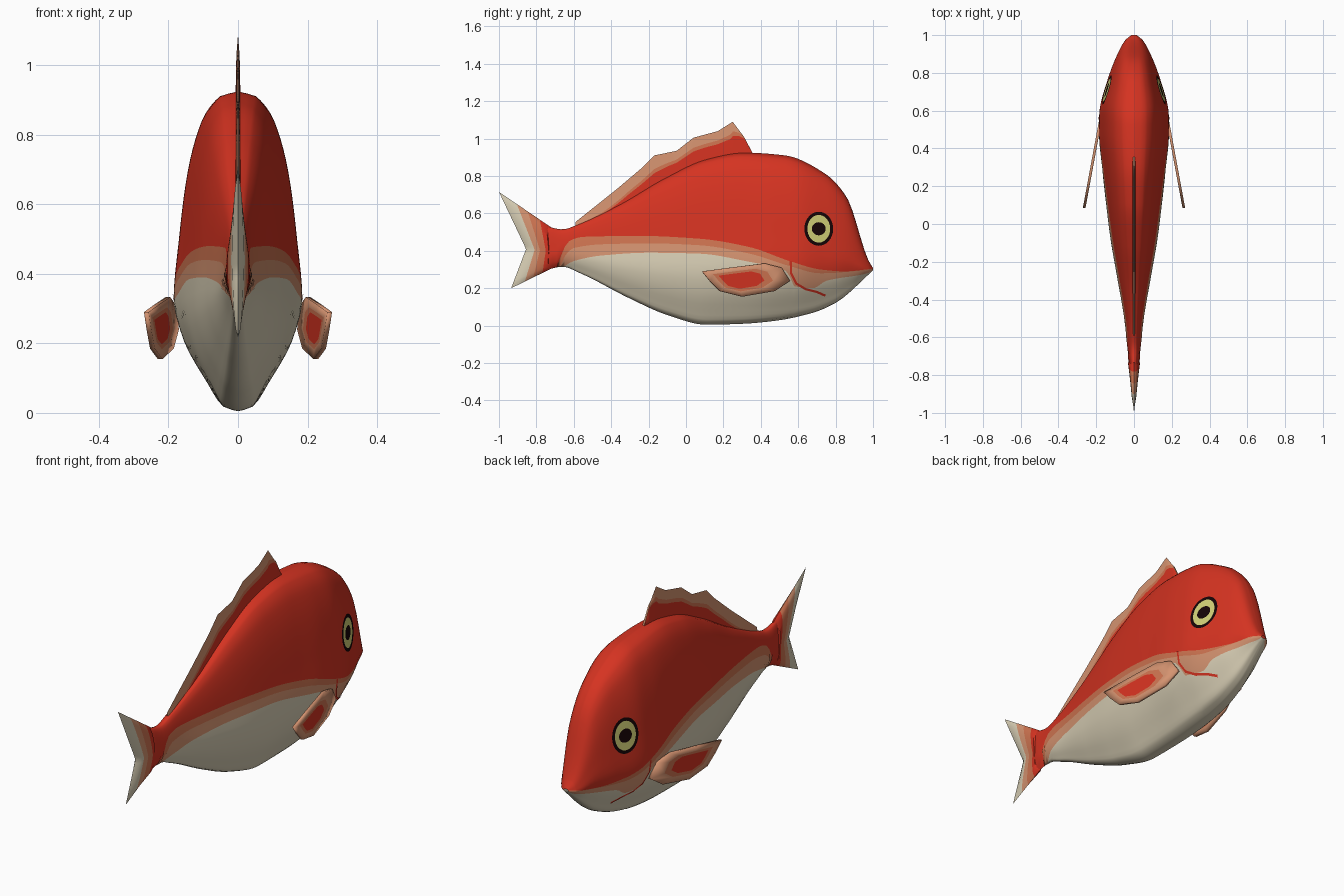
import bpy, bmesh, math
from mathutils import Vector

if "Cube" in bpy.data.objects:
    bpy.data.objects.remove(bpy.data.objects["Cube"])


def material(name, rgb):
    m = bpy.data.materials.new(name)
    m.diffuse_color = tuple((c / 255) ** 2.2 for c in rgb) + (1,)
    m.use_nodes = True
    m.node_tree.nodes["Principled BSDF"].inputs["Base Color"].default_value = m.diffuse_color
    return m


MATS = [material("red", (212, 54, 38)), material("orange", (206, 116, 82)),
        material("light_orange", (212, 146, 112)), material("cream", (216, 206, 180)),
        material("eye_yellow", (208, 206, 118)), material("eye_black", (28, 12, 14))]
RED, ORANGE, LIGHT, CREAM, YELLOW, BLACK = range(6)


def linear(t, x):
    if x <= t[0][0]:
        return t[0][1]
    for (a, p), (b, q) in zip(t, t[1:]):
        if x <= b:
            return p + (q - p) * (x - a) / (b - a)
    return t[-1][1]


def smooth(t, x):
    """Monotone cubic interpolation through (x, value) pairs."""
    if x <= t[0][0] or x >= t[-1][0]:
        return linear(t, x)
    d = [(q[1] - p[1]) / (q[0] - p[0]) for p, q in zip(t, t[1:])]
    i = next(k for k in range(len(d)) if x <= t[k + 1][0])

    def slope(k):
        if k == 0 or k == len(d):
            return d[min(k, len(d) - 1)]
        a, b = d[k - 1], d[k]
        return 2 * a * b / (a + b) if a * b > 0 else 0
    h = t[i + 1][0] - t[i][0]
    s = (x - t[i][0]) / h
    return ((2 * s**3 - 3 * s**2 + 1) * t[i][1] + (s**3 - 2 * s**2 + s) * h * slope(i)
            + (3 * s**2 - 2 * s**3) * t[i + 1][1] + (s**3 - s**2) * h * slope(i + 1))


def build(name, rows, mat_of, solid=0):
    """Skin a grid of points on the +x side, mirror it to -x, merge the seam."""
    bm = bmesh.new()
    for side in (1, -1):
        vs = [[bm.verts.new((p[0] * side, p[1], p[2])) for p in r] for r in rows]
        for i in range(len(vs) - 1):
            for j in range(len(vs[0]) - 1):
                f = bm.faces.new((vs[i][j], vs[i + 1][j], vs[i + 1][j + 1], vs[i][j + 1]))
                f.material_index = mat_of(i, j)
                f.normal_update()
                if f.normal.x * side < 0:
                    f.normal_flip()
    bmesh.ops.remove_doubles(bm, verts=bm.verts, dist=0.0003)
    me = bpy.data.meshes.new(name)
    bm.to_mesh(me)
    bm.free()
    for m in MATS:
        me.materials.append(m)
    ob = bpy.data.objects.new(name, me)
    bpy.context.collection.objects.link(ob)
    bpy.ops.object.select_all(action='DESELECT')
    ob.select_set(True)
    bpy.context.view_layer.objects.active = ob
    bpy.ops.object.shade_smooth_by_angle(angle=math.radians(50))
    if solid:
        mod = ob.modifiers.new("thickness", 'SOLIDIFY')
        mod.thickness, mod.offset = solid, 0
    return ob


# Body outline along y: back, belly, half-width; and pear cross-section
BACK = [(-.78, .545), (-.74, .53), (-.66, .515), (-.58, .54), (-.35, .65), (-.11, .79), (.11, .89),
        (.31, .925), (.53, .91), (.74, .815), (.86, .685), (.975, .35), (1, .308)]
BELLY = [(-.78, .28), (-.72, .305), (-.66, .315), (-.565, .28), (-.3, .145), (-.1, .057), (.11, .005),
         (.3, .01), (.47, .025), (.665, .065), (.8, .122), (1, .295)]
WIDTH = [(-.78, 0), (-.75, .026), (-.66, .036), (-.515, .05), (-.29, .088), (-.055, .128), (.29, .168),
         (.48, .185), (.58, .184), (.77, .138), (.92, .078), (.975, .045), (1, .014)]
PEAR = [(0, 0), (.01, .25), (.07, .47), (.22, .87), (.34, 1), (.53, .92), (.73, .8),
        (.9, .59), (.985, .3), (1, 0)]
# Colour boundaries along the flank
RED_LINE = [(-.8, .2), (-.69, .3), (-.66, .4), (-.62, .455), (-.55, .475), (-.25, .48), (.07, .465),
            (.34, .42), (.555, .345), (.72, .3), (.85, .29), (1, .305)]
ORANGE_LINE = [(-.8, .2), (-.68, .3), (-.65, .37), (-.6, .415), (-.45, .435), (-.2, .44),
               (.07, .43), (.34, .385), (.55, .32), (.72, .28), (1, .3)]
CREAM_LINE = [(-.8, .2), (-.66, .31), (-.6, .345), (-.45, .375), (-.2, .39), (.07, .385),
              (.32, .345), (.54, .29), (.58, .21), (.68, .2), (.75, .24), (.97, .28), (1, .297)]


def flank(y, z):
    zb, zt = smooth(BELLY, y), smooth(BACK, y)
    return smooth(WIDTH, y) * smooth(PEAR, min(1, max(0, (z - zb) / (zt - zb))))


# Body
NB, NT = 12, 20
rows = []
ys = sorted({round(-.78 + 1.78 * i / 80, 4) for i in range(81)} | {.975, .99, -.77})
for y in ys:
    zb, zt = smooth(BELLY, y), smooth(BACK, y)
    c, o, r = (min(zt, max(zb, smooth(t, y))) for t in (CREAM_LINE, ORANGE_LINE, RED_LINE))
    zs = [zb + (c - zb) * (1 - math.cos(math.pi / 2 * k / NB)) for k in range(NB + 1)]
    zs += [(c + o) / 2, o, (o + r) / 2]
    zs += [r + (zt - r) * math.sin(math.pi / 2 * k / NT) for k in range(NT + 1)]
    rows.append([(flank(y, z), y, z) for z in zs])
build("body", rows, lambda i, j: CREAM if j < NB else LIGHT if j < NB + 2 else
      ORANGE if j < NB + 4 else RED)

# Tail fin: rays from the root to the forked edge
EDGE_Y = [(0, -.935), (.42, -.855), (1, -1)]
EDGE_Z = [(0, .2), (.42, .41), (1, .715)]
US = [0, .1, .22, .33, .45, .55, .66, .83, 1]
rows = []
for u in US:
    row = []
    for k in range(25):
        v = k / 24
        y0, z0 = -.72, .305 + .22 * v
        half = (.034 * (1 - u) + .012 * u) * math.sqrt(max(0, 4 * v * (1 - v))) if 0 < u < 1 else 0
        row.append((half, y0 + (linear(EDGE_Y, v) - y0) * u, z0 + (linear(EDGE_Z, v) - z0) * u))
    rows.append(row)
build("tail_fin", rows, lambda i, j: RED if i < 2 else ORANGE if i < 4 else LIGHT if i < 6 else CREAM)

# Dorsal fin with a jagged crest
CREST = [(-.59, .555), (-.37, .73), (-.24, .84), (-.17, .91), (-.05, .935), (.04, 1.005),
         (.17, 1.04), (.25, 1.09), (.31, 1.01), (.355, .925)]
RED_PART = [(-.45, 0), (-.3, .3), (-.1, .45), (.1, .5), (.24, .5), (.31, .9), (.355, 1)]
rows = []
for y in sorted({round(-.59 + .945 * i / 40, 4) for i in range(41)} | {p[0] for p in CREST}):
    base, top = smooth(BACK, y) - .005, linear(CREST, y)
    f = linear(RED_PART, y)
    g = min(1, f + .14)
    rows.append([(x, y, z) for x, z in ((.008, base - .03), (.007, base),
                (.005, base + (top - base) * f), (.004, base + (top - base) * g), (0, top))])
build("dorsal_fin", rows, lambda i, j: (RED, RED, ORANGE, LIGHT)[j])

# Pectoral fins: nested outlines flaring away from the body
FIN = [(.42, .333), (.25, .312), (.085, .29), (.13, .235), (.18, .185), (.3, .155), (.475, .185),
       (.555, .24), (.51, .31), (.42, .333)]
cy, cz = .27, .243
rows = []
for s in (0, .52, .68, 1):
    rows.append([(.187 + (.5 - y) * .185, y, z) for y, z in
                 ((cy + (a - cy) * s, cz + (b - cz) * s) for a, b in FIN)])
build("pectoral_fins", rows, lambda i, j: (RED, ORANGE, LIGHT)[i], solid=.014)

# Eyes: ringed plates that follow the head
rows = []
for ry, rz in ((0, 0), (.019, .017), (.037, .035), (.05, .056), (.061, .074), (.077, .091)):
    ring = []
    for k in range(33):
        a = 2 * math.pi * k / 32
        y, z = .71 + ry * math.cos(a), .518 + rz * math.sin(a)
        ring.append((flank(y, z) + .004, y, z))
    rows.append(ring)
build("eyes", rows, lambda i, j: (BLACK, BLACK, YELLOW, YELLOW, BLACK)[i])

# Gill lines: thin red strips on the cheek
GILL = [(.56, .345), (.562, .28), (.59, .225), (.64, .195), (.7, .18), (.745, .16)]
rows = []
for i, p in enumerate(GILL):
    a, b = Vector(GILL[max(0, i - 1)]), Vector(GILL[min(len(GILL) - 1, i + 1)])
    d = (b - a).normalized() * .006
    rows.append([(flank(y, z) + .004, y, z) for y, z in
                 ((p[0] - d.y, p[1] + d.x), (p[0] + d.y, p[1] - d.x))])
build("gill_lines", rows, lambda i, j: RED)
